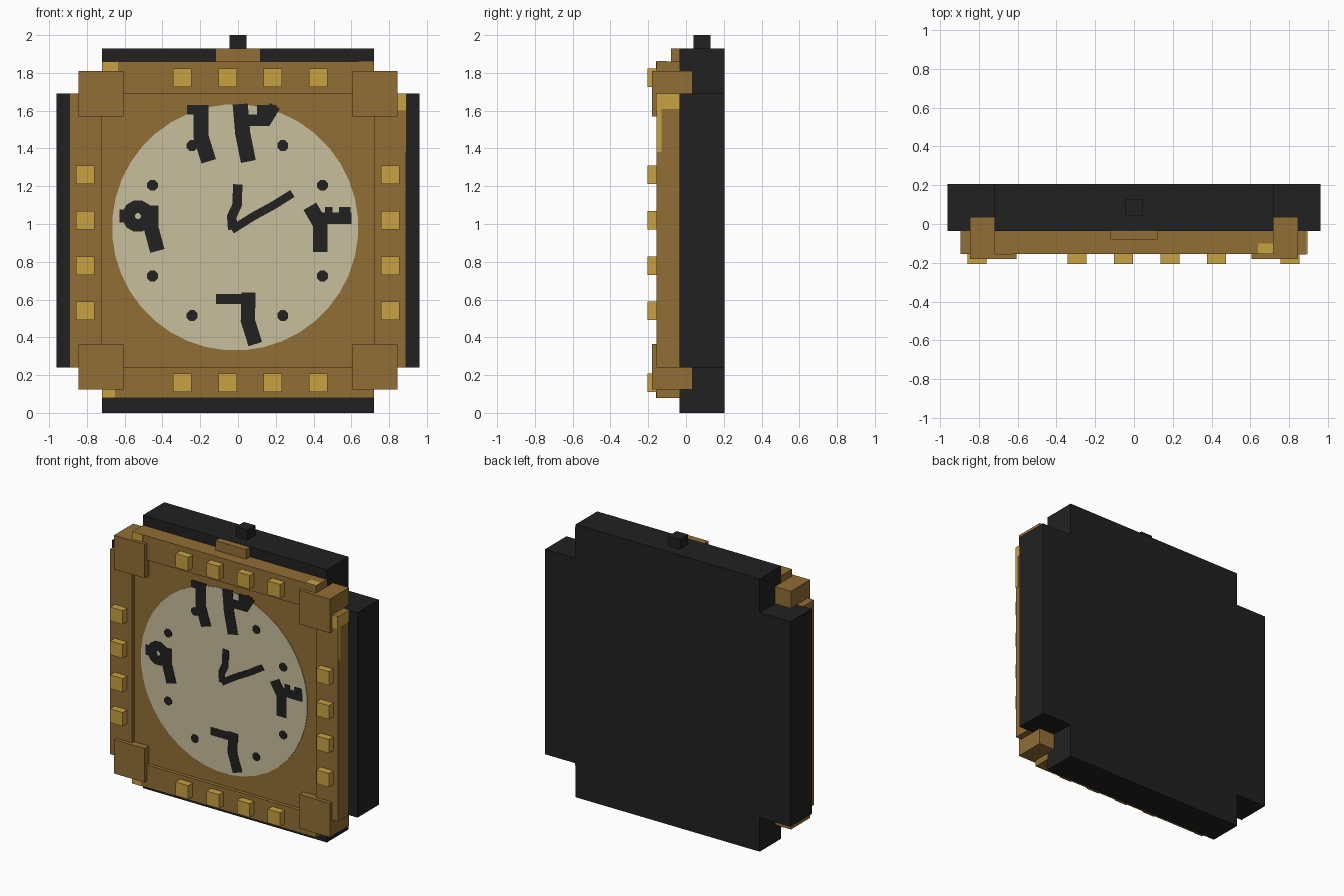
import bpy, bmesh, math
from mathutils import Vector

old = bpy.data.objects.get("Cube")
if old:
    bpy.data.objects.remove(old, do_unlink=True)


def material(name, r, g, b):
    m = bpy.data.materials.new(name)
    m.use_nodes = True
    m.diffuse_color = (r, g, b, 1)
    bsdf = m.node_tree.nodes["Principled BSDF"]
    bsdf.inputs["Base Color"].default_value = (r, g, b, 1)
    bsdf.inputs["Roughness"].default_value = 0.9
    return m


BROWN = material("bronze brown", 0.29, 0.158, 0.036)
GOLD = material("gold", 0.584, 0.361, 0.051)
CREAM = material("cream", 0.584, 0.521, 0.337)
BLACK = material("charcoal", 0.0152, 0.0152, 0.0152)

MID = 0.965      # height of the case centre
PANEL = -0.13    # front of the recessed panel
RAIL = -0.155    # front of the rails
BACK = -0.035    # front of the case


def prism(name, faces, y0, y1, mat):
    """Extrude flat (x, z) polygons, which may share corners, from y0 to y1."""
    bm = bmesh.new()
    for pts in faces:
        bm.faces.new([bm.verts.new((x, y0, z)) for x, z in pts])
    bmesh.ops.remove_doubles(bm, verts=bm.verts[:], dist=1e-5)
    grown = bmesh.ops.extrude_face_region(bm, geom=bm.faces[:], use_keep_orig=True)
    top = [v for v in grown["geom"] if isinstance(v, bmesh.types.BMVert)]
    bmesh.ops.translate(bm, verts=top, vec=(0, y1 - y0, 0))
    bmesh.ops.recalc_face_normals(bm, faces=bm.faces[:])
    mesh = bpy.data.meshes.new(name)
    bm.to_mesh(mesh)
    bm.free()
    mesh.materials.append(mat)
    ob = bpy.data.objects.new(name, mesh)
    bpy.context.collection.objects.link(ob)
    return ob


def box(name, x0, x1, y0, y1, z0, z1, mat):
    return prism(name, [[(x0, z0), (x1, z0), (x1, z1), (x0, z1)]], y0, y1, mat)


def disc(x, z, r, n):
    angles = [math.tau * (i + 0.5) / n for i in range(n)]
    return [(x + r * math.cos(a), z + r * math.sin(a)) for a in angles]


def stroke(name, path, width):
    """Painted ribbon with mitred bends and square ends."""
    p = [Vector(q) for q in path]
    dirs = [(b - a).normalized() for a, b in zip(p, p[1:])]
    h = width / 2
    p[0] -= dirs[0] * h
    p[-1] += dirs[-1] * h
    left, right = [], []
    for i, q in enumerate(p):
        a, b = dirs[max(i - 1, 0)], dirs[min(i, len(dirs) - 1)]
        t = (a + b).normalized()
        side = Vector((-t.y, t.x)) * h / max(t.dot(b), 0.5)
        left.append(q + side)
        right.append(q - side)
    quads = [[left[i], left[i + 1], right[i + 1], right[i]] for i in range(len(dirs))]
    return prism(name, quads, PANEL, PANEL - 0.007, BLACK)


# Case: cross-shaped block with a small knob on top
a, b, c, d = 0.72, 0.96, 0.725, MID
quarter = [(b, c), (a, c), (a, d)]
outline = quarter + [(-x, z) for x, z in reversed(quarter)]
outline += [(-x, -z) for x, z in quarter] + [(x, -z) for x, z in reversed(quarter)]
prism("case", [[(x, z + MID) for x, z in outline]], BACK, 0.205, BLACK)
box("top_knob", -0.045, 0.045, 0.04, 0.13, 1.93, 2.0, BLACK)
box("top_tab", -0.12, 0.12, -0.08, BACK, 1.86, 1.928, BROWN)

# Front panel and raised rails
box("front_panel", -a, a, PANEL, BACK, 0.24, 1.69, BROWN)
box("top_rail", -a, a, RAIL, BACK, 1.69, 1.86, BROWN)
box("bottom_rail", -a, a, RAIL, BACK, 0.08, 0.24, BROWN)
box("left_rail", a, 0.89, RAIL, BACK, 0.24, 1.69, BROWN)
box("right_rail", -0.893, -a, RAIL, BACK, 0.24, 1.69, BROWN)

# Corner blocks
for side, cx in (("left", 0.725), ("right", -0.725)):
    for level, cz in (("top", 1.69), ("bottom", 0.245)):
        box(f"{level}_{side}_corner", cx - 0.12, cx + 0.12, -0.18, 0.035,
            cz - 0.12, cz + 0.12, BROWN)


# Gold studs, four on each rail
def stud(name, x, z):
    box(name, x - 0.049, x + 0.049, -0.205, RAIL, z - 0.049, z + 0.049, GOLD)


for i in range(4):
    x, z = -0.295 + 0.24 * i, 0.54 + 0.24 * i
    stud(f"top_stud_{i}", x, 1.775)
    stud(f"bottom_stud_{i}", x, 0.16)
    stud(f"left_stud_{i}", 0.805, z)
    stud(f"right_stud_{i}", -0.808, z)

# Polished gold patches on the rail corners
T = 0.003
box("top_rail_patch", -a, -0.635, RAIL - T, RAIL, 1.8, 1.86, GOLD)
box("bottom_rail_patch", -a, -0.65, RAIL - T, RAIL, 0.08, 0.14, GOLD)
box("left_rail_patch", 0.845, 0.89, RAIL - T, RAIL, 1.6, 1.69, GOLD)
box("left_side_patch", 0.89, 0.89 + T, RAIL, BACK, 1.61, 1.69, GOLD)
box("left_side_streak", 0.89, 0.89 + T, RAIL, RAIL + 0.025, 1.38, 1.61, GOLD)
box("top_edge_patch", 0.64, a, RAIL, -0.1, 1.86, 1.86 + T, GOLD)

# Dial and hour dots
prism("dial", [disc(-0.015, 0.982, 0.652, 40)], PANEL, PANEL - 0.004, CREAM)
for sx in (-1, 1):
    for sz in (-1, 1):
        for n, (u, v) in enumerate(((0.45, 0.24), (0.24, 0.45))):
            prism("hour_dot", [disc(sx * u - 0.003, MID + sz * v, 0.031, 8)],
                  PANEL, PANEL - 0.007, BLACK)

# Numerals
stroke("twelve_first_stem", [(-0.195, 1.59), (-0.195, 1.46), (-0.167, 1.37)], 0.08)
stroke("twelve_first_flag", [(-0.245, 1.605), (-0.18, 1.605)], 0.05)
stroke("twelve_second_stem", [(0.015, 1.595), (0.025, 1.48), (0.047, 1.37)], 0.08)
stroke("twelve_second_hook", [(0.03, 1.55), (0.15, 1.55), (0.18, 1.6)], 0.06)
stroke("twelve_second_tip", [(0.125, 1.605), (0.18, 1.605)], 0.05)
stroke("three_stem", [(0.4, 1.06), (0.435, 1.0), (0.435, 0.89)], 0.078)
stroke("three_bar", [(0.43, 1.03), (0.57, 1.03)], 0.06)
stroke("three_middle_tip", [(0.48, 1.05), (0.48, 1.07)], 0.04)
stroke("three_end_tip", [(0.565, 1.04), (0.565, 1.06)], 0.06)
stroke("six_bar", [(-0.09, 0.603), (0.05, 0.603)], 0.055)
stroke("six_stem", [(0.055, 0.6), (0.052, 0.49), (0.08, 0.4)], 0.075)
outer, inner = disc(-0.53, 1.042, 0.085, 12), disc(-0.53, 1.042, 0.016, 12)
ring = [[outer[i - 1], outer[i], inner[i], inner[i - 1]] for i in range(12)]
prism("nine_ring", ring, PANEL, PANEL - 0.007, BLACK)
stroke("nine_left_edge", [(-0.605, 1.03), (-0.605, 1.055)], 0.045)
stroke("nine_stem", [(-0.46, 1.06), (-0.46, 0.98), (-0.437, 0.895)], 0.078)

# Clock hands
stroke("hour_hand", [(-0.002, 1.185), (-0.005, 1.1), (-0.033, 1.04), (-0.03, 0.995)], 0.05)
stroke("minute_hand", [(-0.015, 0.98), (0.08, 1.04), (0.19, 1.1), (0.27, 1.15)], 0.043)
